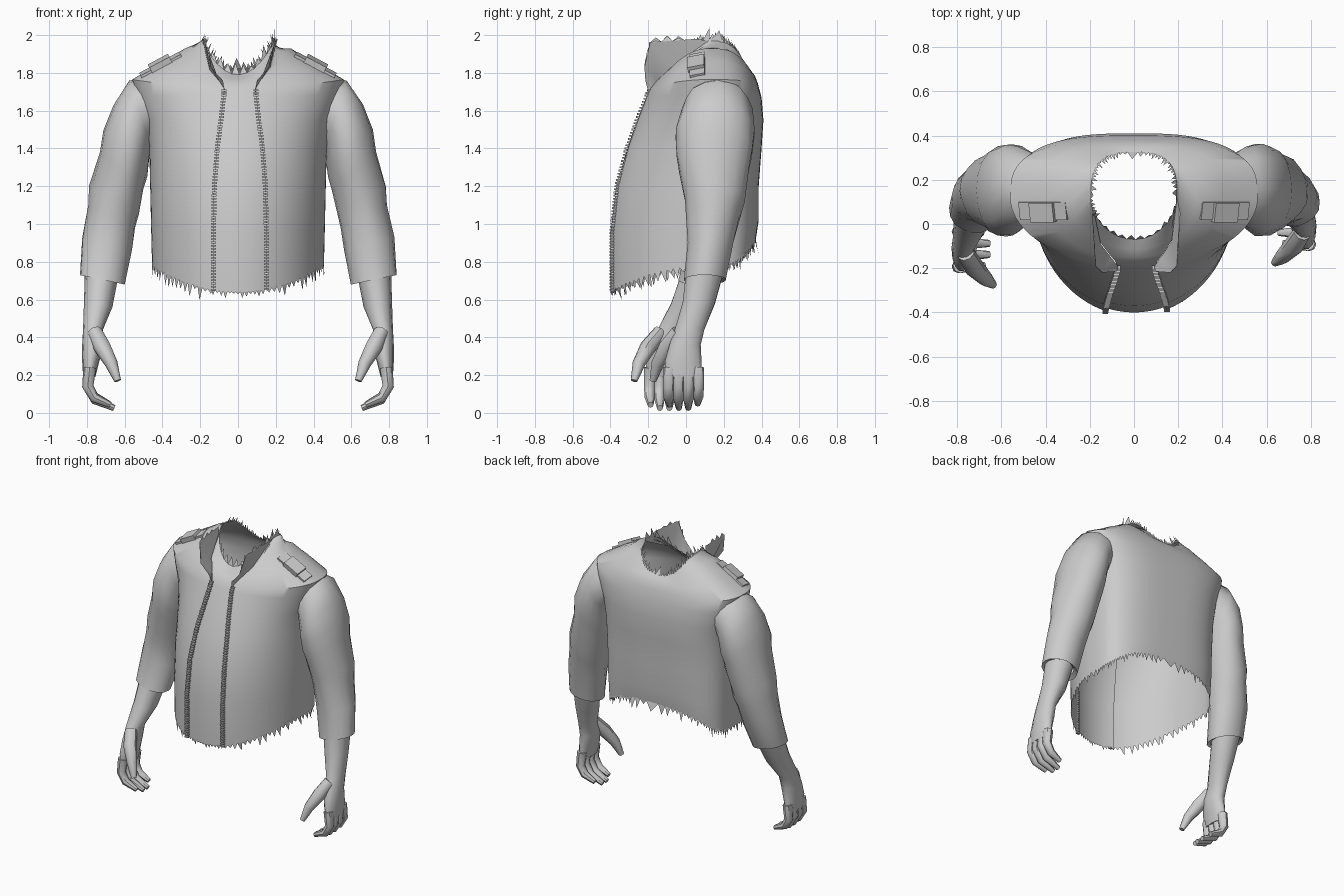
import bpy
import math
import random
from mathutils import Vector, Matrix

random.seed(4)
if "Cube" in bpy.data.objects:
    bpy.data.objects.remove(bpy.data.objects["Cube"], do_unlink=True)

GREY = (0.6, 0.6, 0.6, 1)
grey = bpy.data.materials.new("plain grey")
grey.use_nodes = True
grey.diffuse_color = GREY
grey.node_tree.nodes["Principled BSDF"].inputs["Base Color"].default_value = GREY
parts = []


def make(name, verts, faces):
    mesh = bpy.data.meshes.new(name)
    mesh.from_pydata([tuple(v) for v in verts], [], faces)
    mesh.materials.append(grey)
    mesh.validate()
    obj = bpy.data.objects.new(name, mesh)
    bpy.context.collection.objects.link(obj)
    parts.append(obj)
    return obj


def loft(name, rows, closed=False, cap=False, flip=False):
    """Skin a list of equally long point rows."""
    n = len(rows[0])
    faces = []
    for r in range(len(rows) - 1):
        for c in range(n if closed else n - 1):
            d = (c + 1) % n
            faces.append((r * n + c, r * n + d, r * n + n + d, r * n + n + c))
    if cap:
        last = (len(rows) - 1) * n
        faces.append(tuple(range(last, last + n)))
        faces.append(tuple(reversed(range(n))))
    if flip:
        faces = [tuple(reversed(f)) for f in faces]
    return make(name, [p for row in rows for p in row], faces)


def tube(name, path, radii, sides=8, flip=False):
    rows = []
    for i, p in enumerate(path):
        along = path[min(i + 1, len(path) - 1)] - path[max(i - 1, 0)]
        side = along.cross(Vector((0, 1, 0))).normalized()
        up = along.cross(side).normalized()
        rows.append([p + (side * math.cos(a) + up * math.sin(a)) * radii[i]
                     for a in (math.tau * k / sides for k in range(sides))])
    return loft(name, rows, closed=True, cap=True, flip=flip)


def fringe(name, edge, direction, length):
    """Torn spikes along an edge."""
    verts, faces = [], []
    for a, b in zip(edge, edge[1:]):
        tip = (a + b) / 2 + direction(a) * length * random.uniform(0.3, 1.3)
        faces.append((len(verts), len(verts) + 1, len(verts) + 2))
        verts += [a, b, tip]
    make(name, verts, faces)


def boxes(name, frames):
    """One mesh of boxes, each given as a matrix that places a unit cube."""
    verts, faces = [], []
    quads = [(0, 1, 3, 2), (4, 6, 7, 5), (0, 4, 5, 1), (2, 3, 7, 6), (0, 2, 6, 4), (1, 5, 7, 3)]
    for m in frames:
        k = len(verts)
        verts += [m @ Vector((x, y, z)) for x in (-.5, .5) for y in (-.5, .5) for z in (-.5, .5)]
        faces += [tuple(k + i for i in q) for q in quads]
    make(name, verts, faces)


# Torso levels: half width, front y, back y, side z, front z, back z, opening half width
LEVELS = [
    (.455, -.415, .37, .78, .64, .92, .14),
    (.46, -.415, .385, .98, .95, 1.02, .14),
    (.465, -.385, .385, 1.2, 1.2, 1.2, .135),
    (.47, -.325, .40, 1.4, 1.4, 1.4, .12),
    (.49, -.265, .41, 1.55, 1.55, 1.55, .10),
    (.54, -.21, .40, 1.68, 1.68, 1.67, .085),
    (.56, -.19, .38, 1.765, 1.72, 1.745, .085),
    (.40, -.165, .365, 1.86, 1.75, 1.785, .11),
    (.28, -.13, .345, 1.93, 1.77, 1.81, .16),
    (.195, -.085, .325, 1.97, 1.79, 1.825, .185),
]
MID_Y = 0.12


def torso_point(t, level):
    w, yf, yb, zs, zf, zb, _ = level
    s, c = math.sin(t), math.cos(t)
    z = zs * s * s + (zf if c > 0 else zb) * c * c
    if c > 0:
        return Vector((w * s, MID_Y - (MID_Y - yf) * c, z))
    e = 0.66
    return Vector((math.copysign(abs(s) ** e * w, s), MID_Y + (yb - MID_Y) * abs(c) ** e, z))


def opening(level, side):
    return math.asin(min(1, (level[6] + 0.01 * side) / level[0]))


def span(level, a, b, n):
    return [torso_point(a + (b - a) * k / n, level) for k in range(n + 1)]


# Jacket shell, open at the front, hem and neck
jacket_rows = [span(l, opening(l, 1), math.tau - opening(l, -1), 84) for l in LEVELS]
loft("jacket_body", jacket_rows)

# Shirt panel just behind the opening
inset = Vector((0, 0.015, 0))
shirt_rows = [[p + inset for p in span(l, -opening(l, -1) * 1.1, opening(l, 1) * 1.1, 14)]
              for l in LEVELS]
loft("shirt_front", shirt_rows)

# Torn hems and neckline
down = lambda p: Vector((p.x * 0.15, random.uniform(-.1, .3), -1))
fringe("jacket_hem_fringe", jacket_rows[0], down, 0.055)
fringe("shirt_hem_fringe", shirt_rows[0], down, 0.03)
inward = lambda p: Vector((-p.x * 2, (MID_Y - p.y) * 2, 0.7))
fringe("neck_fringe", jacket_rows[-1][::2], inward, 0.06)
fringe("shirt_neck_fringe", shirt_rows[-1], lambda p: Vector((0, 0.3, 1)), 0.06)

# Zipper teeth on both front edges
for side, label in ((1, "left"), (-1, "right")):
    edge = [torso_point(side * opening(l, side), l) for l in LEVELS[:7]]
    teeth = []
    for a, b in zip(edge, edge[1:]):
        steps = max(1, round((b - a).length / 0.017))
        for k in range(steps):
            p = a.lerp(b, k / steps) + Vector((0, -0.004, 0))
            teeth.append(Matrix.Translation(p) @ Matrix.Diagonal((.026, .018, .009, 1)))
    boxes(label + "_zipper", teeth)

# Sleeve and forearm sections: outer x, z, inner x, z, front y, back y
SLEEVE = [
    (.44, 1.79, .44, 1.44, .03, .31),
    (.575, 1.755, .46, 1.41, -.03, .355),
    (.66, 1.63, .47, 1.33, -.055, .365),
    (.715, 1.50, .48, 1.25, -.055, .355),
    (.73, 1.38, .50, 1.18, -.04, .335),
    (.785, 1.20, .525, 1.05, -.01, .31),
    (.79, 1.1, .545, .98, 0, .285),
    (.825, .93, .565, .86, .01, .25),
    (.84, .73, .60, .68, -.01, .21),
    (.81, .74, .63, .70, 0, .195),
]
FOREARM = [
    (.81, .78, .63, .74, 0, .205),
    (.815, .60, .665, .56, -.02, .155),
    (.82, .45, .715, .44, -.06, .10),
    (.825, .36, .71, .36, -.09, .08),
    (.825, .27, .735, .27, -.115, .085),
    (.82, .19, .755, .19, -.11, .08),
]


def pose(p, side):
    """Mirror to a side; the right forearm swings further forward."""
    swing = 0.1 * min(1, max(0, (0.85 - p.z) / 0.45)) if side < 0 else 0
    return Vector((p.x * side, p.y - swing, p.z))


def arm_rows(sections, side, sides, crease):
    rows = []
    for ox, oz, ix, iz, y0, y1 in sections:
        outer, inner = Vector((ox, 0, oz)), Vector((ix, 0, iz))
        mid, half = (outer + inner) / 2, (outer - inner) / 2
        row = []
        for k in range(sides):
            a = math.tau * k / sides
            r = 1 + random.uniform(-crease, crease)
            p = mid + half * math.cos(a) * r
            p.y = (y0 + y1) / 2 + (y1 - y0) / 2 * math.sin(a) * r
            row.append(pose(p, side))
        rows.append(row)
    return rows


for side, label in ((1, "left"), (-1, "right")):
    flip = side < 0
    loft(label + "_sleeve", arm_rows(SLEEVE, side, 18, 0.03), closed=True, flip=flip)
    loft(label + "_forearm", arm_rows(FOREARM, side, 14, 0), closed=True, cap=True, flip=flip)

    # Curled fingers and thumb
    for i, reach in enumerate((0.85, 1.0, 1.0, 0.8)):
        y = -0.088 + 0.05 * i
        path = [Vector((.785, y, .24)), Vector((.795, y * 1.05, .14)),
                Vector((.795 - .04 * reach, y * 1.05, .14 - .07 * reach)),
                Vector((.795 - .14 * reach, y, .14 - .115 * reach))]
        tube(f"{label}_finger_{i + 1}", [pose(p, side) for p in path], (.034, .03, .027, .016))
    thumb = [Vector((.76, -.04, .43)), Vector((.72, -.10, .35)),
             Vector((.67, -.15, .26)), Vector((.637, -.175, .17))]
    tube(label + "_thumb", [pose(p, side) for p in thumb], (.04, .045, .034, .018))

    # Standing collar flap that grows from the jacket edge, with a ragged top
    low = [torso_point(side * opening(l, side), l) for l in LEVELS[5:]]
    high = [(.08, -.20, 1.70), (.09, -.215, 1.76), (.155, -.22, 1.83), (.185, -.19, 1.96), (.2, .05, 1.98)]
    top = [Vector((x * side + .01, y, z)) for x, y, z in high]
    loft(label + "_collar", [low, top])
    fringe(label + "_collar_fringe", [a.lerp(b, k / 4) for a, b in zip(top[2:], top[3:])
                                      for k in range(4)], lambda p: Vector((-p.x, 0, 1)), 0.025)

    # Shoulder strap with its loop
    tilt = Matrix.Rotation(math.radians(28) * side, 4, "Y") @ Matrix.Rotation(math.radians(12), 4, "X")
    place = lambda x, y, z: Matrix.Translation((x * side, y, z)) @ tilt
    boxes(label + "_shoulder_strap", [place(.41, .06, 1.842) @ Matrix.Diagonal((.24, .08, .016, 1))])
    boxes(label + "_strap_loop", [place(.41, .055, 1.845) @ Matrix.Diagonal((.12, .09, .045, 1))])

# Smooth cloth and skin, keeping creases sharp
bpy.ops.object.select_all(action="DESELECT")
for obj in parts:
    obj.select_set(True)
bpy.context.view_layer.objects.active = parts[0]
bpy.ops.object.shade_smooth_by_angle(angle=math.radians(45))
